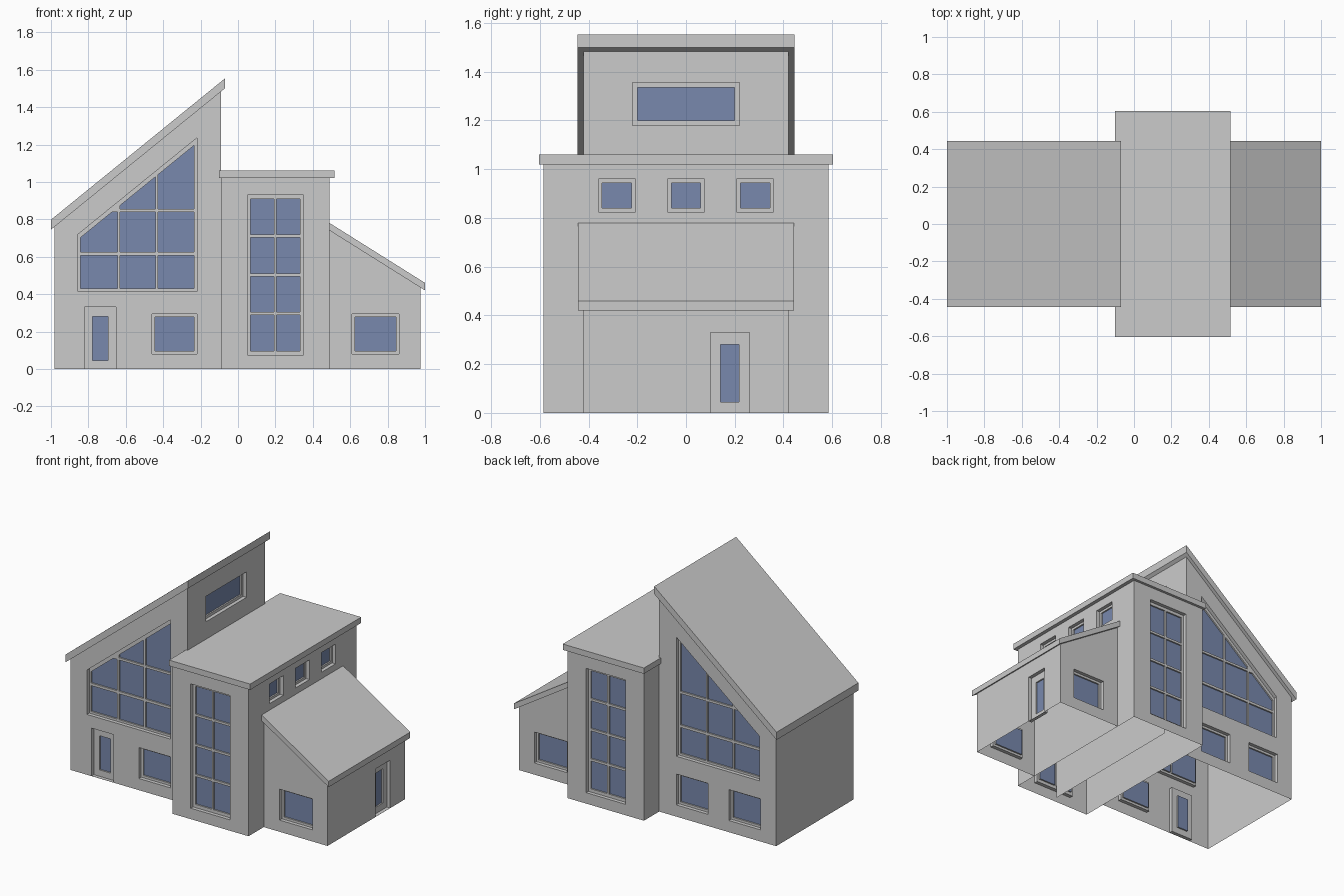
import bpy
import bmesh
from mathutils import Vector

cube = bpy.data.objects.get("Cube")
if cube:
    bpy.data.objects.remove(cube, do_unlink=True)


def material(name, colour):
    mat = bpy.data.materials.new(name)
    mat.use_nodes = True
    mat.diffuse_color = colour
    mat.node_tree.nodes["Principled BSDF"].inputs["Base Color"].default_value = colour
    return mat


GREY = material("wall grey", (0.6, 0.6, 0.6, 1))
BLUE = material("glass blue", (0.19, 0.25, 0.42, 1))
FRAME_DEPTH, GLASS_DEPTH = 0.025, 0.035


def finish(bm, name):
    mesh = bpy.data.meshes.new(name)
    bm.to_mesh(mesh)
    bm.free()
    mesh.materials.append(GREY)
    mesh.materials.append(BLUE)
    obj = bpy.data.objects.new(name, mesh)
    bpy.context.collection.objects.link(obj)
    return obj


# Flat outlines, as (across, up) points
def rect(u0, u1, v0, v1):
    return [(u0, v0), (u1, v0), (u1, v1), (u0, v1)]


def clip_below(poly, line):
    """Keep the part of a polygon under a sloping line."""
    out = []
    for a, b in zip(poly, poly[1:] + poly[:1]):
        da, db = line(a[0]) - a[1], line(b[0]) - b[1]
        if da >= 0:
            out.append(a)
        if da * db < 0:
            t = da / (da - db)
            out.append((a[0] + t * (b[0] - a[0]), a[1] + t * (b[1] - a[1])))
    return out


def window(u0, u1, v0, v1, rim=0.016):
    return rect(u0, u1, v0, v1), [rect(u0 + rim, u1 - rim, v0 + rim, v1 - rim)]


def door(u0, u1):
    return rect(u0, u1, 0.001, 0.33), [rect(u0 + 0.042, u1 - 0.042, 0.045, 0.28)]


def fill(bm, place, loops, depth, outward, colour):
    """Fill an outline, leaving the inner loops open."""
    edges = []
    for loop in loops:
        verts = [bm.verts.new(place(u, v, depth)) for u, v in loop]
        edges += [bm.edges.new((a, b)) for a, b in zip(verts, verts[1:] + verts[:1])]
    made = bmesh.ops.triangle_fill(bm, edges=edges, normal=outward, use_beauty=True)
    for face in made["geom"]:
        if isinstance(face, bmesh.types.BMFace):
            face.normal_update()
            face.material_index = colour
            if face.normal.dot(outward) < 0:
                face.normal_flip()


def reveal(bm, place, loop, d0, d1):
    """Sides of a recess, facing its middle."""
    n = len(loop)
    middle = place(sum(p[0] for p in loop) / n, sum(p[1] for p in loop) / n, d0)
    for a, b in zip(loop, loop[1:] + loop[:1]):
        corners = [place(*a, d0), place(*b, d0), place(*b, d1), place(*a, d1)]
        face = bm.faces.new([bm.verts.new(c) for c in corners])
        face.normal_update()
        if face.normal.dot(middle - face.calc_center_median()) < 0:
            face.normal_flip()


def wall(name, axis, position, side, outline, openings=()):
    """Upright wall with recessed frames and glass set deeper still."""
    def place(u, v, depth):
        w = position - side * depth
        return Vector((u, w, v)) if axis == "y" else Vector((w, u, v))

    outward = Vector((0, side, 0)) if axis == "y" else Vector((side, 0, 0))
    bm = bmesh.new()
    fill(bm, place, [outline] + [o for o, _ in openings], 0, outward, 0)
    for opening, panes in openings:
        reveal(bm, place, opening, 0, FRAME_DEPTH)
        fill(bm, place, [opening] + panes, FRAME_DEPTH, outward, 0)
        for pane in panes:
            reveal(bm, place, pane, FRAME_DEPTH, GLASS_DEPTH)
            fill(bm, place, [pane], GLASS_DEPTH, outward, 1)
    finish(bm, name)


def roof(name, profile, half_depth):
    """Slab with the given side profile, run from front to back."""
    bm = bmesh.new()
    base = bm.faces.new([bm.verts.new((x, -half_depth, z)) for x, z in profile])
    made = bmesh.ops.extrude_face_region(bm, geom=[base])
    bmesh.ops.translate(bm, vec=(0, 2 * half_depth, 0),
                        verts=[g for g in made["geom"] if isinstance(g, bmesh.types.BMVert)])
    bmesh.ops.recalc_face_normals(bm, faces=bm.faces)
    finish(bm, name)


# Main dimensions
X0, X1, X2, X3 = -0.98, -0.09, 0.49, 0.975
WING, TOWER, TOWER_TOP = 0.42, 0.585, 1.02


def left_eave(x):
    return 0.745 + 0.812 * (x + 1)


def right_eave(x):
    return 0.74 - 0.627 * (x - X2)


# Tall sloping window with a grid of panes
def glass_line(x):
    return 1.195 + 0.812 * (x + 0.235)


columns = [(-0.843, -0.643), (-0.63, -0.441), (-0.428, -0.235)]
rows = [(0.43, 0.607), (0.625, 0.84), (0.856, 1.3)]
slope_panes = [clip_below(rect(*c, *r), glass_line)
               for c in columns for r in rows if glass_line(c[1]) - r[0] > 0.02]
slope_window = ([(-0.855, 0.415), (-0.22, 0.415), (-0.22, 1.235), (-0.855, 0.72)], slope_panes)

# Tower window, two panes wide and four high
tower_window = (rect(0.05, 0.35, 0.075, 0.93),
                [rect(u, u + 0.125, 0.097 + 0.207 * i, 0.288 + 0.207 * i)
                 for u in (0.068, 0.207) for i in range(4)])

# Front and back walls
left_face = [(X0, 0), (X1, 0), (X1, left_eave(X1)), (X0, left_eave(X0))]
right_face = [(X2, 0), (X3, 0), (X3, right_eave(X3)), (X2, right_eave(X2))]
low_window = window(-0.46, -0.22, 0.08, 0.293)
for label, side, extra in (("front", -1, door(-0.82, -0.653)),
                           ("back", 1, window(-0.86, -0.62, 0.08, 0.293))):
    wall(f"left_wing_{label}_wall", "y", side * WING, side, left_face,
         [slope_window, low_window, extra])
    wall(f"tower_{label}_wall", "y", side * TOWER, side, rect(X1, X2, 0, TOWER_TOP), [tower_window])
    wall(f"right_wing_{label}_wall", "y", side * WING, side, right_face,
         [window(0.61, 0.86, 0.08, 0.293)])

# Side walls
wall("left_wing_outer_wall", "x", X0, -1, rect(-WING, WING, 0, left_eave(X0)))
wall("left_wing_upper_wall", "x", X1, 1, rect(-WING, WING, TOWER_TOP, left_eave(X1)),
     [window(-0.22, 0.22, 1.18, 1.355, 0.02)])
wall("tower_left_wall", "x", X1, -1, rect(-TOWER, TOWER, 0, TOWER_TOP))
wall("tower_right_wall", "x", X2, 1, rect(-TOWER, TOWER, 0, TOWER_TOP),
     [window(c - 0.076, c + 0.076, 0.825, 0.96) for c in (-0.284, 0, 0.284)])
wall("right_wing_outer_wall", "x", X3, 1, rect(-WING, WING, 0, right_eave(X3)),
     [door(0.1, 0.26)])
wall("tower_partition", "x", 0.2, 1, rect(-TOWER + 0.04, TOWER - 0.04, 0, TOWER_TOP))

# Roofs
roof("left_wing_roof", [(-1, 0.745), (-0.07, 1.5), (-0.07, 1.553), (-1, 0.798)], 0.445)
roof("tower_roof", rect(-0.102, 0.515, TOWER_TOP, 1.06), 0.603)
roof("right_wing_roof", [(X2, 0.74), (1, 0.42), (1, 0.46), (X2, 0.78)], 0.443)
